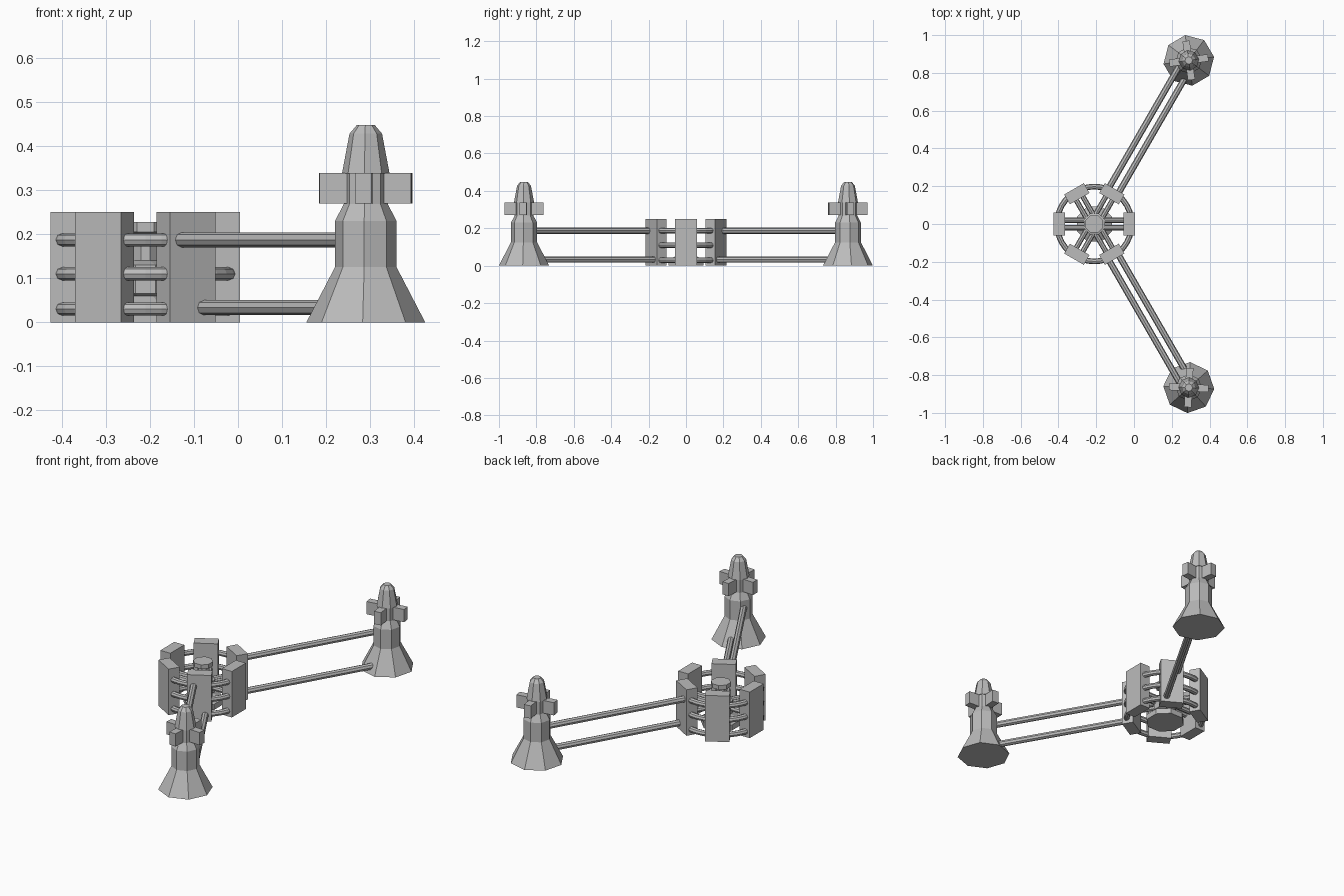
import bpy, bmesh
from math import cos, sin, pi, radians
from mathutils import Vector, Matrix

if "Cube" in bpy.data.objects:
    bpy.data.objects.remove(bpy.data.objects["Cube"])

GREY = (0.5, 0.5, 0.5, 1)
metal = bpy.data.materials.new("plain_grey")
metal.use_nodes = True
metal.diffuse_color = GREY
metal.node_tree.nodes["Principled BSDF"].inputs["Base Color"].default_value = GREY

HUB = Vector((-0.21, 0, 0))
ARM = 1.0


def finish(name, bm):
    bmesh.ops.recalc_face_normals(bm, faces=bm.faces)
    mesh = bpy.data.meshes.new(name)
    bm.to_mesh(mesh)
    bm.free()
    mesh.materials.append(metal)
    obj = bpy.data.objects.new(name, mesh)
    bpy.context.collection.objects.link(obj)
    return obj


def lathe(name, profile, centre, sides=8, turn=0.0):
    """Faceted solid of revolution from (radius, height) pairs."""
    bm = bmesh.new()
    rings = [[bm.verts.new((centre.x + r * cos(turn + 2 * pi * i / sides),
                            centre.y + r * sin(turn + 2 * pi * i / sides), z))
              for i in range(sides)] for r, z in profile]
    for low, high in zip(rings, rings[1:]):
        for i in range(sides):
            j = (i + 1) % sides
            bm.faces.new((low[i], low[j], high[j], high[i]))
    bm.faces.new(rings[0])
    bm.faces.new(rings[-1])
    return finish(name, bm)


def box(name, origin, angle, near, far, width, z0, z1):
    """Box lying along a horizontal direction from an origin."""
    bm = bmesh.new()
    place = (Matrix.Translation(origin) @ Matrix.Rotation(angle, 4, 'Z')
             @ Matrix.Translation(((near + far) / 2, 0, (z0 + z1) / 2))
             @ Matrix.Diagonal((far - near, width, z1 - z0, 1)))
    bmesh.ops.create_cube(bm, size=1, matrix=place)
    return finish(name, bm)


def rod(name, origin, angle, near, far, side, z, radius):
    """Horizontal rod, shifted sideways from its axis."""
    bm = bmesh.new()
    place = (Matrix.Translation(origin) @ Matrix.Rotation(angle, 4, 'Z')
             @ Matrix.Translation(((near + far) / 2, side, z))
             @ Matrix.Rotation(pi / 2, 4, 'Y'))
    bmesh.ops.create_cone(bm, cap_ends=True, segments=8, radius1=radius,
                          radius2=radius, depth=far - near, matrix=place)
    return finish(name, bm)


# Central core
lathe("hub_core", [(0.1, 0), (0.1, 0.03), (0.045, 0.06), (0.06, 0.065), (0.06, 0.13),
                   (0.027, 0.14), (0.027, 0.2), (0.05, 0.205), (0.05, 0.228)],
      HUB, turn=pi / 8)

# Six upright modules with paired spokes
for i in range(6):
    angle = i * pi / 3
    box(f"hub_module_{i}", HUB, angle, 0.155, 0.215, 0.12, 0, 0.25)
    for side in (-0.02, 0.02):
        rod(f"spoke_{i}", HUB, angle, 0.045, 0.16, side, 0.11, 0.014)

# Rings passing through the modules
for i, z in enumerate((0.03, 0.11, 0.187)):
    bpy.ops.mesh.primitive_torus_add(location=HUB + Vector((0, 0, z)), major_segments=36,
                                     minor_segments=8, major_radius=0.198,
                                     minor_radius=0.015)
    ring = bpy.context.object
    ring.name = f"hub_ring_{i}"
    ring.data.materials.append(metal)

# Two mirrored arms, each ending in a tower
BODY = [(0.135, 0), (0.07, 0.125), (0.07, 0.23), (0.05, 0.268), (0.05, 0.34)]
CAP = [(0.054, 0.338), (0.037, 0.428), (0.02, 0.448)]
for label, s, turn in (("front", -1, radians(-3)), ("back", 1, radians(8))):
    angle = s * pi / 3
    centre = HUB + Vector((ARM * cos(angle), ARM * sin(angle), 0))
    rod(f"{label}_upper_rod", HUB, angle, 0.2, 0.96, s * 0.029, 0.187, 0.017)
    rod(f"{label}_lower_rod", HUB, angle, 0.2, 0.92, -s * 0.029, 0.033, 0.017)
    lathe(f"{label}_tower_body", BODY, centre, turn=turn)
    lathe(f"{label}_tower_cap", CAP, centre, turn=turn)
    for i in range(4):
        box(f"{label}_tower_fin_{i}", centre, turn + i * pi / 2,
            0.03, 0.104, 0.038, 0.27, 0.339)
